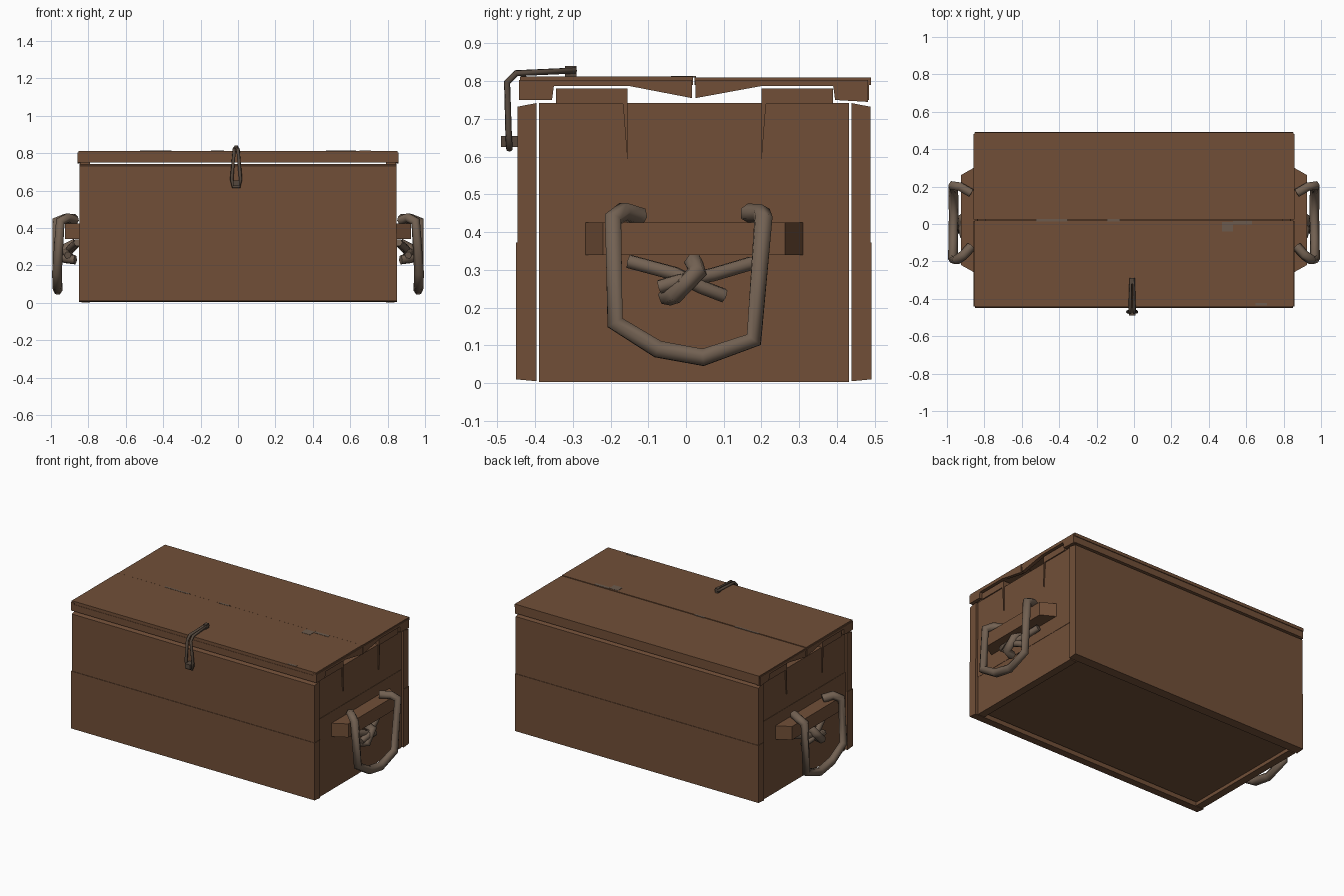
import bpy
import bmesh
from mathutils import Vector

cube = bpy.data.objects.get("Cube")
if cube:
    bpy.data.objects.remove(cube, do_unlink=True)


def material(name, rgb):
    m = bpy.data.materials.new(name)
    m.use_nodes = True
    m.diffuse_color = (*rgb, 1)
    m.node_tree.nodes["Principled BSDF"].inputs["Base Color"].default_value = (*rgb, 1)
    return m


WOOD = material("brown wood", (0.165, 0.078, 0.039))
ROPE = material("grey brown rope", (0.17, 0.12, 0.085))
CORD = material("dark cord", (0.09, 0.064, 0.046))
WORN = material("worn patch", (0.15, 0.105, 0.075))


def add(name, mesh, mat):
    ob = bpy.data.objects.new(name, mesh)
    bpy.context.collection.objects.link(ob)
    mesh.materials.clear()
    mesh.materials.append(mat)
    return ob


def from_bm(name, bm, mat):
    bmesh.ops.recalc_face_normals(bm, faces=bm.faces)
    mesh = bpy.data.meshes.new(name)
    bm.to_mesh(mesh)
    bm.free()
    return add(name, mesh, mat)


def box(name, x, y, z, mat=WOOD):
    bm = bmesh.new()
    bmesh.ops.create_cube(bm, size=1)
    for v in bm.verts:
        v.co = Vector([(r[0] + r[1]) / 2 + c * (r[1] - r[0])
                       for c, r in zip(v.co, (x, y, z))])
    return from_bm(name, bm, mat)


def prism(name, points, x0, x1, mat=WOOD):
    """Extrude a y-z outline along x."""
    bm = bmesh.new()
    face = bm.faces.new([bm.verts.new((x0, y, z)) for y, z in points])
    out = bmesh.ops.extrude_face_region(bm, geom=[face])["geom"]
    moved = [g for g in out if isinstance(g, bmesh.types.BMVert)]
    bmesh.ops.translate(bm, verts=moved, vec=(x1 - x0, 0, 0))
    return from_bm(name, bm, mat)


def tube(name, path, radius, mat, closed=False, side=1):
    """Low-sided cord along a path, mirrored in x by side."""
    curve = bpy.data.curves.new(name, "CURVE")
    curve.dimensions = "3D"
    curve.bevel_depth = radius
    curve.bevel_resolution = 1
    curve.use_fill_caps = True
    spline = curve.splines.new("POLY")
    spline.points.add(len(path) - 1)
    for p, (x, y, z) in zip(spline.points, path):
        p.co = (side * x, y, z, 1)
    spline.use_cyclic_u = closed
    temp = bpy.data.objects.new(name + "_path", curve)
    bpy.context.collection.objects.link(temp)
    graph = bpy.context.evaluated_depsgraph_get()
    mesh = bpy.data.meshes.new_from_object(temp.evaluated_get(graph))
    bpy.data.objects.remove(temp, do_unlink=True)
    for poly in mesh.polygons:
        poly.use_smooth = len(poly.vertices) == 4
    return add(name, mesh, mat)


# Long walls: two planks each, with the top edge bevelled outward
for label, outer, inner in (("front", -0.45, -0.396), ("back", 0.492, 0.438)):
    prism(label + "_lower_plank",
          [(outer, 0.01), (inner, 0.005), (inner, 0.372), (outer, 0.372)], -0.85, 0.85)
    outer += 0.003 if outer < 0 else -0.003
    prism(label + "_upper_plank",
          [(outer, 0.372), (inner, 0.372), (inner, 0.742), (outer, 0.732)], -0.848, 0.848)

# Recessed floor
box("floor", (-0.835, 0.835), (-0.385, 0.427), (0.025, 0.05))

# Lid: two boards with a seam, and front and back rims
box("lid_front_board", (-0.853, 0.853), (-0.44, 0.019), (0.79, 0.812))
box("lid_back_board", (-0.853, 0.853), (0.023, 0.49), (0.79, 0.81))
box("lid_front_rim", (-0.85, 0.85), (-0.442, -0.4), (0.75, 0.792))
box("lid_back_rim", (-0.85, 0.85), (0.445, 0.485), (0.75, 0.792))

# Worn patches along the lid seam and edge
for i, (x, y, w, d) in enumerate(((-0.44, 0.02, 0.17, 0.012), (-0.11, 0.02, 0.07, 0.012),
                                  (0.5, -0.015, 0.06, 0.05), (0.58, 0.008, 0.1, 0.02),
                                  (0.68, -0.43, 0.06, 0.014))):
    box(f"worn_patch_{i + 1}", (x - w / 2, x + w / 2), (y - d / 2, y + d / 2),
        (0.81, 0.8135), WORN)

# Both ends
for label, s in (("left", 1), ("right", -1)):
    # Three end planks
    for i, (z0, z1) in enumerate(((0.003, 0.248), (0.248, 0.497), (0.497, 0.742))):
        top = 0.838 + 0.002 * (i % 2)
        box(f"{label}_end_plank_{i + 1}", sorted((s * 0.79, s * top)),
            (-0.39, 0.432), (z0, z1))

    # Tapered end rims of the lid
    prism(label + "_lid_front_end", [(-0.442, 0.75), (-0.442, 0.803), (0.016, 0.803),
          (0.016, 0.755), (-0.15, 0.787), (-0.35, 0.787), (-0.355, 0.75)],
          s * 0.835, s * 0.857)
    prism(label + "_lid_back_end", [(0.482, 0.745), (0.482, 0.803), (0.025, 0.803),
          (0.025, 0.755), (0.2, 0.787), (0.39, 0.787), (0.395, 0.75)],
          s * 0.835, s * 0.857)

    # Raised battens with a narrow pointed tail
    prism(label + "_front_batten", [(-0.345, 0.74), (-0.345, 0.78), (-0.155, 0.78),
          (-0.155, 0.585), (-0.167, 0.74)], s * 0.79, s * 0.845)
    prism(label + "_back_batten", [(0.39, 0.74), (0.39, 0.78), (0.2, 0.78),
          (0.2, 0.585), (0.212, 0.74)], s * 0.79, s * 0.845)

    # Handle block, narrower at its outer face
    block = box(label + "_handle_block", sorted((s * 0.83, s * 0.925)),
                (-0.272, 0.315), (0.34, 0.425))
    for v in block.data.vertices:
        if abs(v.co.x) > 0.9:
            v.co.y = 0.02 + (v.co.y - 0.02) * 0.82

    # Hanging rope handle
    tube(label + "_rope_handle", [
        (0.87, -0.12, 0.44), (0.91, -0.165, 0.455), (0.95, -0.193, 0.435),
        (0.968, -0.188, 0.16), (0.966, -0.075, 0.09), (0.964, 0.045, 0.068),
        (0.966, 0.18, 0.115), (0.972, 0.205, 0.435), (0.93, 0.2, 0.448),
        (0.87, 0.165, 0.45)], 0.026, ROPE, side=s)

    # Knot below the block
    tube(label + "_knot_strand", [(0.86, -0.15, 0.322), (0.9, -0.03, 0.29),
         (0.905, 0.04, 0.255), (0.88, 0.1, 0.232)], 0.02, ROPE, side=s)
    tube(label + "_knot_cross_strand", [(0.86, 0.175, 0.318), (0.89, 0.07, 0.287),
         (0.92, -0.02, 0.27), (0.91, -0.07, 0.255)], 0.02, ROPE, side=s)
    tube(label + "_knot_loop", [(0.87, 0.02, 0.32), (0.92, 0.03, 0.295),
         (0.925, -0.03, 0.235), (0.87, -0.05, 0.23)], 0.026, ROPE, side=s)

# Cord latch: a loop from the lid down over a peg
half = [(0.008, -0.295, 0.828), (0.011, -0.45, 0.821), (0.012, -0.474, 0.797),
        (0.024, -0.47, 0.66), (0.016, -0.468, 0.62)]
loop = half + [(-x, y, z) for x, y, z in reversed(half)]
tube("latch_loop", [(x - 0.01, y, z) for x, y, z in loop], 0.009, CORD, closed=True)
box("latch_peg", (-0.028, 0.008), (-0.49, -0.44), (0.625, 0.655), CORD)
box("latch_anchor", (-0.02, 0.0), (-0.32, -0.29), (0.808, 0.84), CORD)
